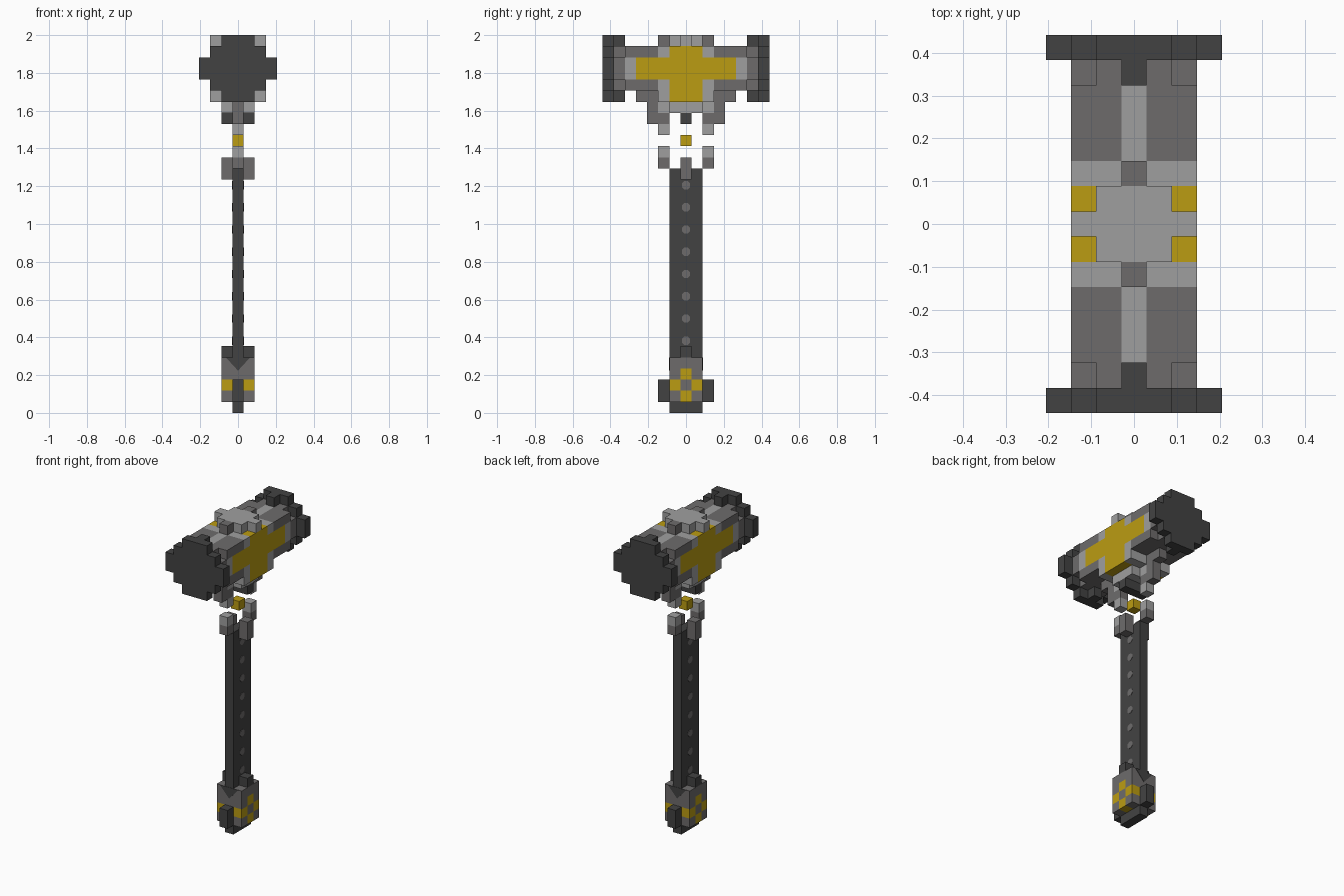
import bpy, bmesh, math
from mathutils import Matrix, Vector

if "Cube" in bpy.data.objects:
    bpy.data.objects.remove(bpy.data.objects["Cube"], do_unlink=True)

U = 2 / 34  # edge length of one block


def material(name, rgb):
    m = bpy.data.materials.new(name)
    m.diffuse_color = (*rgb, 1)
    m.use_nodes = True
    bsdf = m.node_tree.nodes["Principled BSDF"]
    bsdf.inputs["Base Color"].default_value = (*rgb, 1)
    bsdf.inputs["Roughness"].default_value = 0.8
    return m


DARK, MID, LIGHT, GOLD = range(4)
MATS = [material("dark grey", (0.055, 0.055, 0.055)),
        material("mid grey", (0.155, 0.148, 0.148)),
        material("light grey", (0.347, 0.347, 0.347)),
        material("gold", (0.497, 0.332, 0.006))]

cells = {}  # (x, y, z) block -> (part name, colour)


def fill(part, colour, xs, ys, zs):
    """Fill an inclusive range of blocks, mirrored in x and y."""
    for x in range(xs[0], xs[1] + 1):
        for y in range(ys[0], ys[1] + 1):
            for z in range(zs[0], zs[1] + 1):
                for sx in (1, -1):
                    for sy in (1, -1):
                        cells[(sx * x, sy * y, z)] = (part, colour)


def finish(name, bm):
    me = bpy.data.meshes.new(name)
    bm.to_mesh(me)
    bm.free()
    for m in MATS:
        me.materials.append(m)
    ob = bpy.data.objects.new(name, me)
    bpy.context.collection.objects.link(ob)
    return ob


# Pommel: foot, checkered core, side lugs and collar studs
fill("pommel_foot", DARK, (0, 0), (0, 1), (0, 0))
fill("pommel_core", MID, (0, 1), (0, 1), (1, 4))
fill("pommel_core", GOLD, (1, 1), (0, 0), (1, 1))
fill("pommel_core", GOLD, (1, 1), (1, 1), (2, 2))
fill("pommel_core", GOLD, (1, 1), (0, 0), (3, 3))
fill("pommel_lugs", DARK, (0, 0), (2, 2), (1, 2))
fill("collar_studs", DARK, (1, 1), (0, 0), (5, 5))

# Handle and its upper guards
fill("handle", DARK, (0, 0), (0, 1), (5, 21))
fill("guard_studs", MID, (1, 1), (0, 0), (21, 22))
fill("guard_prongs", MID, (0, 0), (2, 2), (22, 22))
fill("guard_prongs", LIGHT, (0, 0), (2, 2), (23, 23))

# Floating core and the claws hanging below the head
fill("floating_core", GOLD, (0, 0), (0, 0), (24, 24))
fill("claws", LIGHT, (0, 0), (2, 2), (25, 25))
fill("claws", MID, (0, 0), (2, 3), (26, 26))
fill("neck_socket", DARK, (0, 1), (0, 0), (26, 26))
fill("neck_plate", LIGHT, (0, 1), (0, 1), (27, 27))
fill("neck_plate", LIGHT, (0, 0), (2, 2), (27, 27))
fill("neck_plate", MID, (0, 0), (3, 3), (27, 27))

# Head body with stepped ends
fill("head_body", MID, (0, 2), (0, 5), (29, 32))
fill("head_body", MID, (0, 1), (6, 6), (29, 32))
fill("head_body", MID, (2, 2), (6, 6), (30, 31))
fill("head_body", MID, (0, 0), (3, 4), (28, 28))
fill("head_body", LIGHT, (0, 0), (3, 5), (32, 32))

# Central band, gold cross inlay and its light tips
fill("head_band", LIGHT, (0, 2), (0, 2), (28, 32))
fill("side_inlay", GOLD, (2, 2), (0, 1), (28, 32))
fill("side_inlay", GOLD, (2, 2), (2, 4), (30, 31))
fill("side_inlay", LIGHT, (2, 2), (5, 5), (30, 31))

# Raised crest on top
fill("crest", LIGHT, (0, 1), (0, 1), (33, 33))
fill("crest", LIGHT, (2, 2), (0, 0), (33, 33))
fill("crest", MID, (0, 0), (2, 2), (33, 33))

# Striking caps: stepped discs with small clamps behind
for z, half in ((28, 1), (29, 2), (30, 3), (31, 3), (32, 2), (33, 1)):
    fill("striking_caps", DARK, (0, half), (7, 7), (z, z))
for z in (28, 33):
    fill("cap_clamps", DARK, (0, 0), (6, 6), (z, z))

# Skin each part with its exposed block faces, then merge flat regions
DIRS = [Vector(d) for d in ((1, 0, 0), (-1, 0, 0), (0, 1, 0),
                            (0, -1, 0), (0, 0, 1), (0, 0, -1))]
for part in sorted({p for p, c in cells.values()}):
    bm = bmesh.new()
    for cell, (p, colour) in cells.items():
        if p != part:
            continue
        mid = Vector(cell) + Vector((0, 0, 0.5))
        for n in DIRS:
            if tuple(int(a + b) for a, b in zip(cell, n)) in cells:
                continue
            a = Vector((n.y, n.z, n.x)) / 2
            b = n.cross(a)
            f = bm.faces.new([bm.verts.new((mid + n / 2 + s * a + t * b) * U)
                              for s, t in ((-1, -1), (1, -1), (1, 1), (-1, 1))])
            f.material_index = colour
    bmesh.ops.remove_doubles(bm, verts=bm.verts, dist=0.001)
    bmesh.ops.dissolve_limit(bm, angle_limit=0.01, verts=bm.verts,
                             edges=bm.edges, delimit={'MATERIAL'})
    finish(part, bm)

# Octagonal rivets through the broad sides of the handle
bm = bmesh.new()
for row in range(6, 21, 2):
    mat = (Matrix.Translation((0, 0, (row + 0.5) * U))
           @ Matrix.Rotation(math.pi / 2, 4, 'Y')
           @ Matrix.Rotation(math.pi / 8, 4, 'Z'))
    bmesh.ops.create_cone(bm, cap_ends=True, segments=8, radius1=0.024,
                          radius2=0.024, depth=U + 0.004, matrix=mat)
for f in bm.faces:
    f.material_index = MID
finish("handle_rivets", bm)

# Dark V inlays on the front and back of the pommel
bm = bmesh.new()
for side in (-1, 1):
    rings = [[bm.verts.new((x * U, side * (1.5 * U + d), z * U))
              for x, z in ((-1.1, 5), (0, 3.8), (1.1, 5))] for d in (0, 0.002)]
    bm.faces.new(rings[0])
    bm.faces.new(rings[1])
    for i in range(3):
        j = (i + 1) % 3
        bm.faces.new((rings[0][i], rings[0][j], rings[1][j], rings[1][i]))
bmesh.ops.recalc_face_normals(bm, faces=bm.faces)
finish("pommel_v_inlays", bm)
